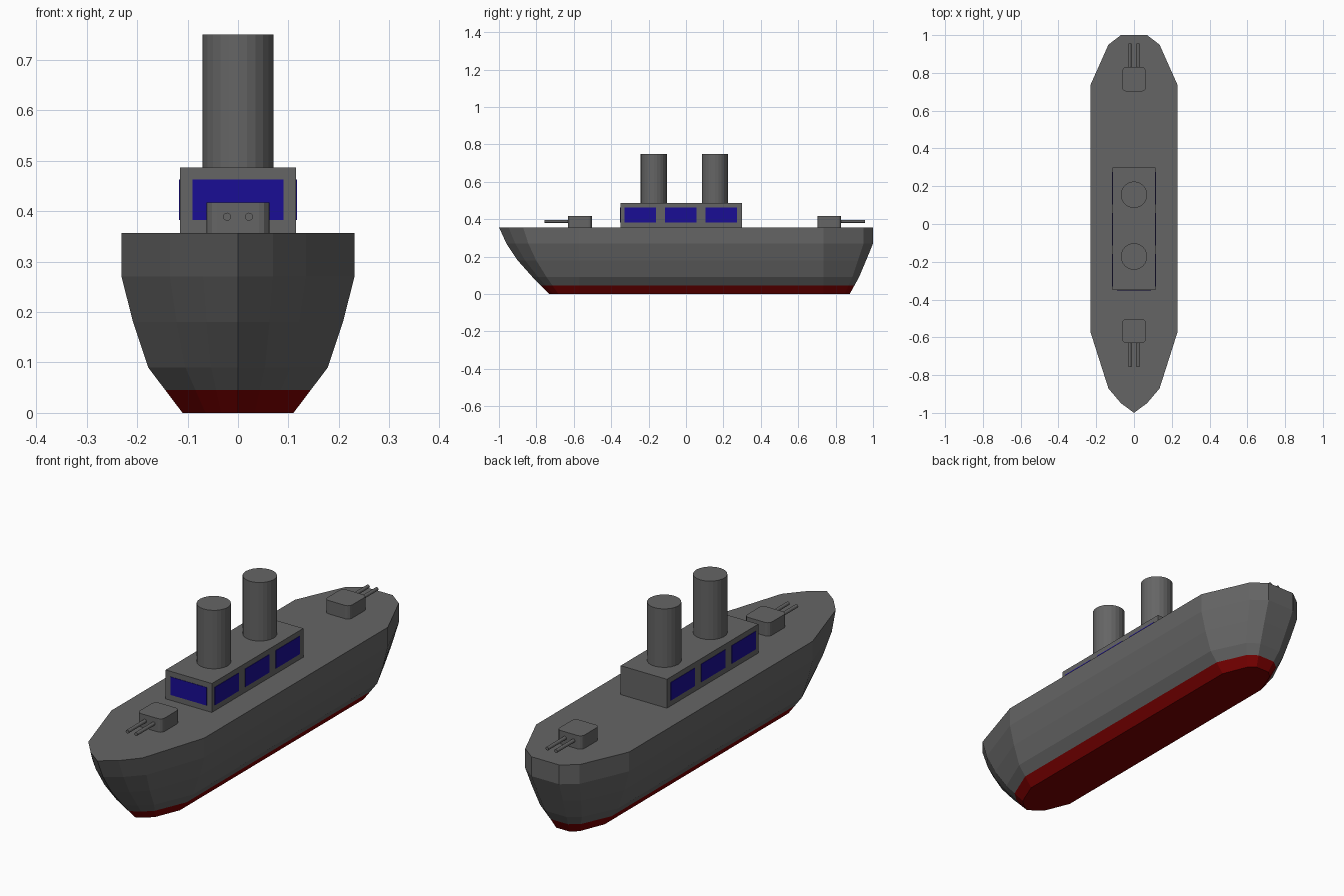
import bpy, bmesh
from math import pi
from mathutils import Matrix

if "Cube" in bpy.data.objects:
    bpy.data.objects.remove(bpy.data.objects["Cube"])

DECK = 0.357


def material(name, rgb):
    m = bpy.data.materials.new(name)
    m.diffuse_color = (*rgb, 1)
    m.use_nodes = True
    m.node_tree.nodes["Principled BSDF"].inputs["Base Color"].default_value = m.diffuse_color
    return m


grey = material("hull_grey", (0.13, 0.13, 0.13))
red = material("waterline_red", (0.2, 0.0, 0.0))
blue = material("window_blue", (0.01, 0.004, 0.3))


def finish(bm, name, *mats):
    bmesh.ops.recalc_face_normals(bm, faces=bm.faces)
    me = bpy.data.meshes.new(name)
    bm.to_mesh(me)
    bm.free()
    for m in mats:
        me.materials.append(m)
    ob = bpy.data.objects.new(name, me)
    bpy.context.collection.objects.link(ob)
    return ob


def box(name, lo, hi, mat, round_edges=0):
    bm = bmesh.new()
    bmesh.ops.create_cube(bm, size=1)
    for v in bm.verts:
        v.co = [l + (c + 0.5) * (h - l) for c, l, h in zip(v.co, lo, hi)]
    if round_edges:
        upright = [e for e in bm.edges
                   if abs(e.verts[0].co.z - e.verts[1].co.z) > 0.01]
        bmesh.ops.bevel(bm, geom=upright, offset=round_edges, segments=3,
                        profile=0.5, affect='EDGES')
    return finish(bm, name, mat)


def cylinder(name, centre, radius, length, sides, mat, along_y=False):
    bm = bmesh.new()
    mtx = Matrix.Translation(centre)
    if along_y:
        mtx = mtx @ Matrix.Rotation(pi / 2, 4, 'X')
    bmesh.ops.create_cone(bm, cap_ends=True, segments=sides, radius1=radius,
                          radius2=radius, depth=length, matrix=mtx)
    return finish(bm, name, mat)


# Hull: loft of the deck outline, narrowed and shortened at each level
# level: (z, half width, bow y, stern y)
levels = [(0, 0.11, -0.73, 0.875), (0.045, 0.144, -0.775, 0.90),
          (0.09, 0.178, -0.82, 0.925), (0.18, 0.208, -0.90, 0.963),
          (0.27, 0.231, -0.96, 1.0), (DECK, 0.231, -1.0, 1.0)]
# outline: (share of half width, share of bow length or stern length)
bow = [(0, 1), (0.3, 0.88), (0.585, 0.7), (1, 0)]
stern = [(1, 0), (0.585, 0.81), (0.3, 1)]
BOW_Y, STERN_Y = -0.57, 0.735

bm = bmesh.new()
rings = []
for z, w, yb, ys in levels:
    half = [(w * x, BOW_Y + t * (yb - BOW_Y)) for x, t in bow]
    half += [(w * x, STERN_Y + t * (ys - STERN_Y)) for x, t in stern]
    outline = half + [(-x, y) for x, y in reversed(half[1:])]
    rings.append([bm.verts.new((x, y, z)) for x, y in outline])
for k, (a, b) in enumerate(zip(rings, rings[1:])):
    for i in range(len(a)):
        j = (i + 1) % len(a)
        f = bm.faces.new((a[i], a[j], b[j], b[i]))
        f.material_index = 1 if k == 0 else 0
bm.faces.new(rings[0]).material_index = 1
bm.faces.new(rings[-1])
finish(bm, "hull", grey, red)

# Bridge with front and side windows
box("bridge", (-0.115, -0.35, DECK), (0.115, 0.30, 0.487), grey)
box("front_window", (-0.09, -0.352, 0.382), (0.09, -0.345, 0.463), blue)
for side, s in (("right", 1), ("left", -1)):
    xs = sorted((s * 0.11, s * 0.117))
    for n in range(3):
        y = -0.33 + n * 0.217
        box(f"{side}_window_{n + 1}", (xs[0], y, 0.382),
            (xs[1], y + 0.17, 0.463), blue)

# Funnels
for name, y in (("front_funnel", -0.172), ("rear_funnel", 0.155)):
    cylinder(name, (0, y, 0.6175), 0.07, 0.265, 24, grey)

# Gun turrets with twin barrels
for name, y, d in (("front", -0.566, -1), ("rear", 0.766, 1)):
    box(f"{name}_turret", (-0.062, y - 0.064, DECK - 0.002),
        (0.062, y + 0.064, 0.417), grey, 0.02)
    for side, x in (("right", 0.0215), ("left", -0.0215)):
        cylinder(f"{name}_{side}_barrel", (x, y + d * 0.122, 0.389),
                 0.008, 0.136, 12, grey, along_y=True)
